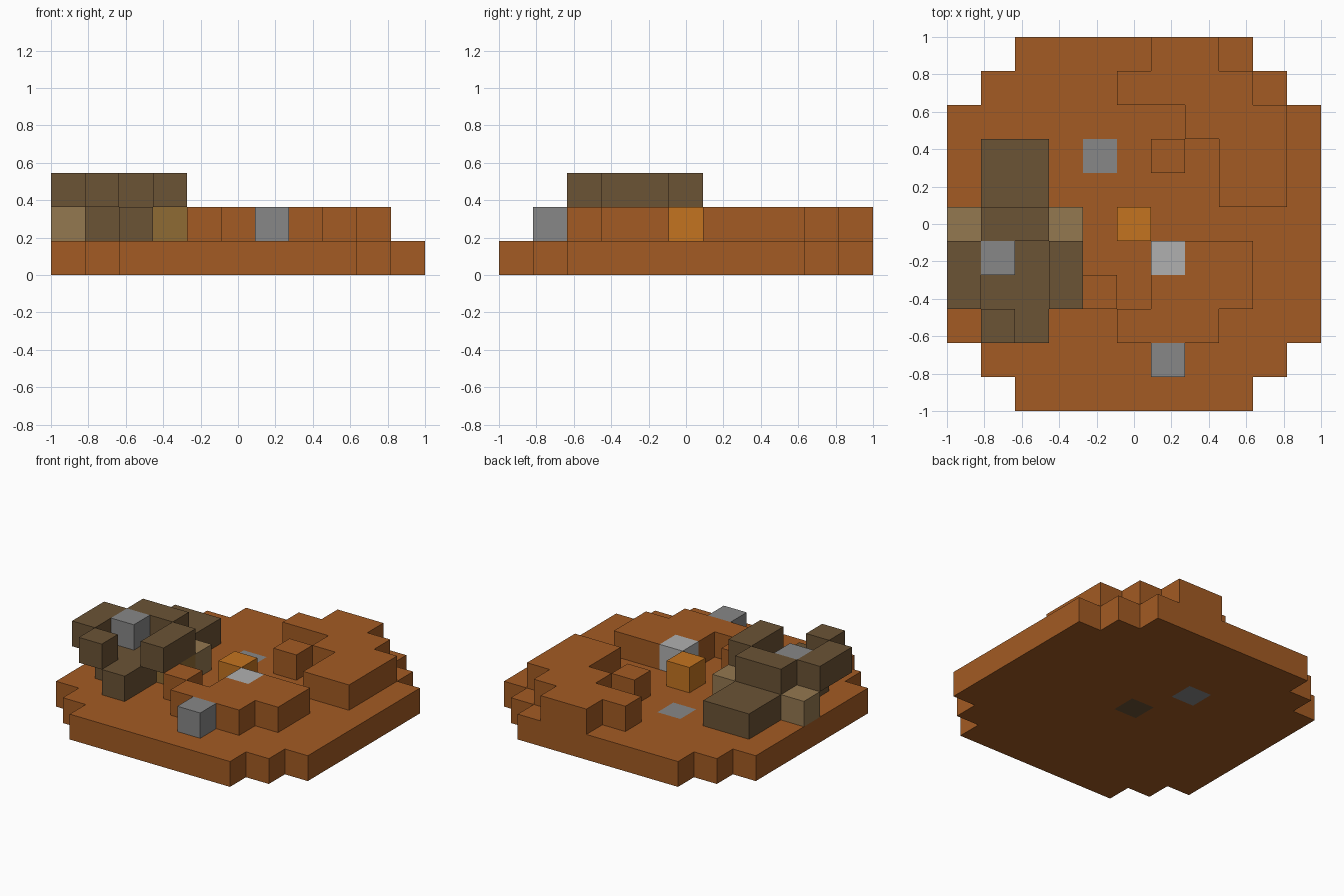
import bpy, bmesh
from mathutils import Vector

cube = bpy.data.objects.get("Cube")
if cube:
    bpy.data.objects.remove(cube, do_unlink=True)

UNIT = 2 / 11   # edge of one block; the plan is eleven blocks wide


def material(name, hexcode):
    srgb = [int(hexcode[i:i + 2], 16) / 255 for i in (0, 2, 4)]
    colour = [((c + 0.055) / 1.055) ** 2.4 for c in srgb] + [1]
    mat = bpy.data.materials.new(name)
    mat.use_nodes = True
    mat.diffuse_color = colour
    mat.node_tree.nodes["Principled BSDF"].inputs["Base Color"].default_value = colour
    return mat


rust = material("rust orange", "A35B23")
bark = material("bark brown", "6B5335")
tan = material("tan", "947850")
ochre = material("ochre", "8F6B34")
amber = material("amber", "C47420")
grey = material("grey", "878787")
pale = material("pale grey", "B0B0B0")


def block(u, v, level, width=1, depth=1):
    """Cells of a box of blocks whose lowest corner cell is (u, v)."""
    return {(u + a, v + b, level) for a in range(width) for b in range(depth)}


parts = []


def part(name, mat, *blocks):
    parts.append((name, mat, set().union(*blocks)))


# Ground: stepped round slab with two inlaid blocks
inlay_stone, inlay_core = (-1, 2, 0), (0, 0, 0)
slab = {(u, v, 0) for u in range(-5, 6) for v in range(-5, 6) if abs(u) + abs(v) <= 8}
part("ground_slab", rust, slab - {inlay_stone, inlay_core})
part("inlaid_stone", grey, {inlay_stone})
part("inlaid_core", bark, {inlay_core})

# Raised ground
part("back_terrace", rust, block(1, 5, 1, 2), block(0, 4, 1, 4),
     block(2, 3, 1, 3), block(3, 1, 1, 2, 2), block(1, 2, 1))
part("front_terrace", rust, block(0, -3, 1, 3), block(1, -2, 1, 3),
     block(2, -1, 1, 2), block(-1, -2, 1))

# Loose stones and the amber block
part("front_stone", grey, block(1, -4, 1))
part("pale_stone", pale, block(1, -1, 1))
part("amber_block", amber, block(0, 0, 1))

# Brown mound with raised sides
part("mound_body", bark, block(-4, -2, 1, 2, 5), block(-3, -3, 1))
part("mound_back_ridge", bark, block(-4, 0, 2, 2))
part("mound_right_arm", bark, block(-5, -2, 2, 1, 2))
part("mound_left_arm", bark, block(-2, -2, 2, 1, 2))
part("mound_front_knob", bark, block(-4, -3, 2))
part("mound_stone", grey, block(-4, -1, 2))
part("right_foot", tan, block(-5, 0, 1))
part("left_foot", tan, block(-2, 0, 1))
part("left_prop", ochre, block(-2, -1, 1))

filled = set().union(*(cells for _, _, cells in parts))


def build(name, mat, cells):
    """Mesh the exposed sides of the cells and merge flat areas."""
    bm = bmesh.new()
    for cell in sorted(cells):
        centre = Vector(cell) + Vector((0, 0, 0.5))
        for axis in range(3):
            for sign in (-1, 1):
                normal = Vector((0, 0, 0))
                normal[axis] = sign
                if tuple(int(c) for c in Vector(cell) + normal) in filled:
                    continue
                side = Vector((0, 0, 0))
                side[(axis + 1) % 3] = 1
                up = normal.cross(side)
                corners = [centre + (normal + side * a + up * b) / 2
                           for a, b in ((-1, -1), (1, -1), (1, 1), (-1, 1))]
                bm.faces.new([bm.verts.new(p * UNIT) for p in corners])
    bmesh.ops.remove_doubles(bm, verts=bm.verts, dist=UNIT / 100)
    bmesh.ops.dissolve_limit(bm, angle_limit=0.01, verts=bm.verts, edges=bm.edges)
    mesh = bpy.data.meshes.new(name)
    bm.to_mesh(mesh)
    bm.free()
    mesh.materials.append(mat)
    bpy.context.collection.objects.link(bpy.data.objects.new(name, mesh))


for name, mat, cells in parts:
    build(name, mat, cells)
